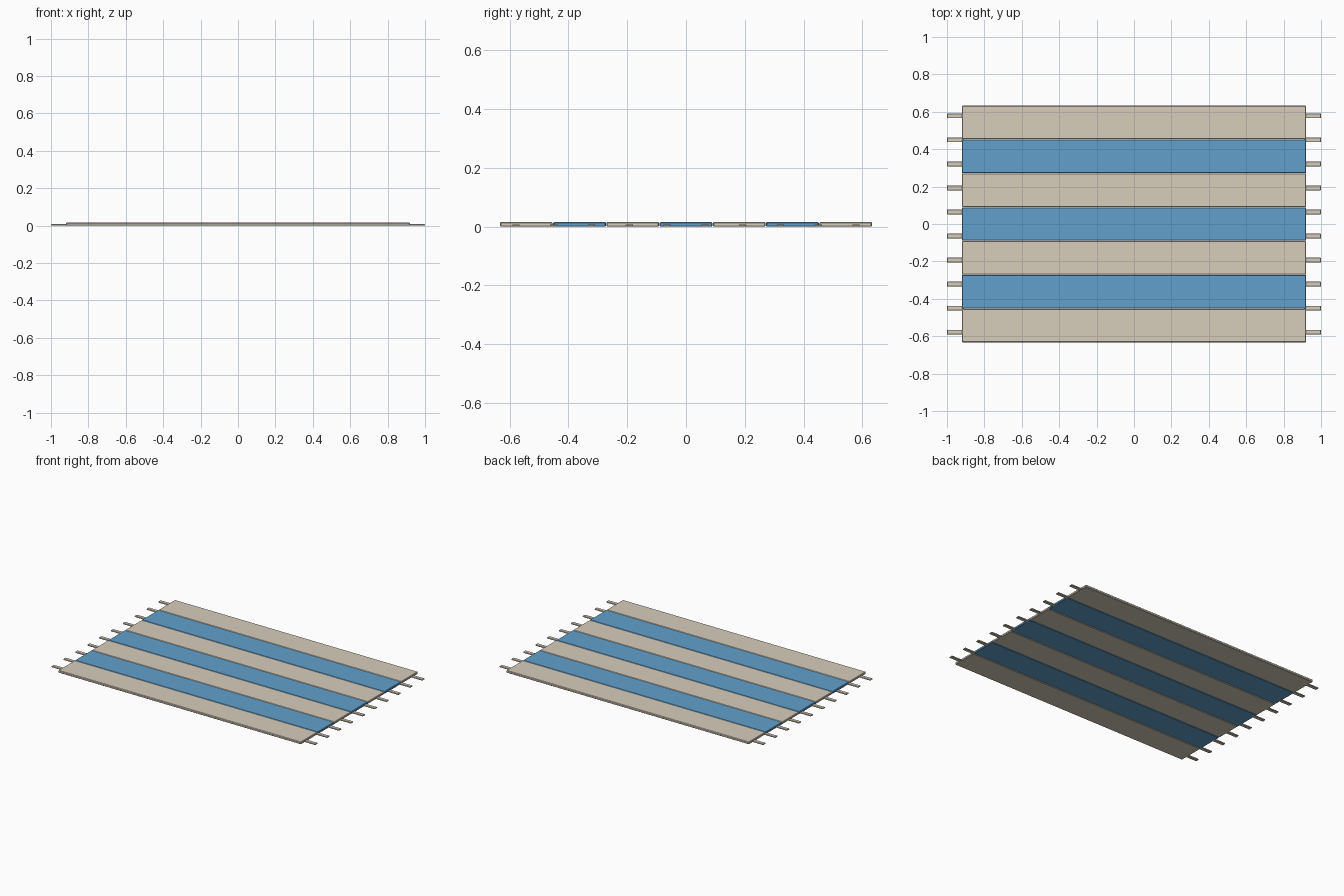
import bpy

if "Cube" in bpy.data.objects:
    bpy.data.objects.remove(bpy.data.objects["Cube"])

BEIGE, BLUE = (0.68, 0.61, 0.50, 1), (0.12, 0.35, 0.60, 1)


def material(name, color):
    m = bpy.data.materials.new(name)
    m.diffuse_color = color
    m.use_nodes = True
    m.node_tree.nodes["Principled BSDF"].inputs["Base Color"].default_value = m.diffuse_color
    return m


cream = material("cream_wool", BEIGE)
blue = material("blue_wool", BLUE)


def box(name, center, size, mat, bevel):
    bpy.ops.mesh.primitive_cube_add(size=1, location=center)
    ob = bpy.context.object
    ob.name = name
    ob.scale = size
    bpy.ops.object.transform_apply(location=False, rotation=False, scale=True)
    ob.data.materials.append(mat)
    mod = ob.modifiers.new("soft_edges", 'BEVEL')
    mod.width = bevel
    mod.segments = 1
    return ob


# Seven alternating woven stripes
PITCH, THICK = 0.181, 0.016
for i in range(7):
    box(f"stripe_{i + 1}", (0, (i - 3) * PITCH, THICK / 2),
        (1.84, 0.179, THICK), blue if i % 2 else cream, 0.003)

# Fringe tassels along both short ends
for side, label in ((-1, "left"), (1, "right")):
    for i in range(10):
        box(f"{label}_tassel_{i + 1}", (side * 0.955, (i - 4.5) * 0.1285, 0.004),
            (0.09, 0.025, 0.008), cream, 0.002)
